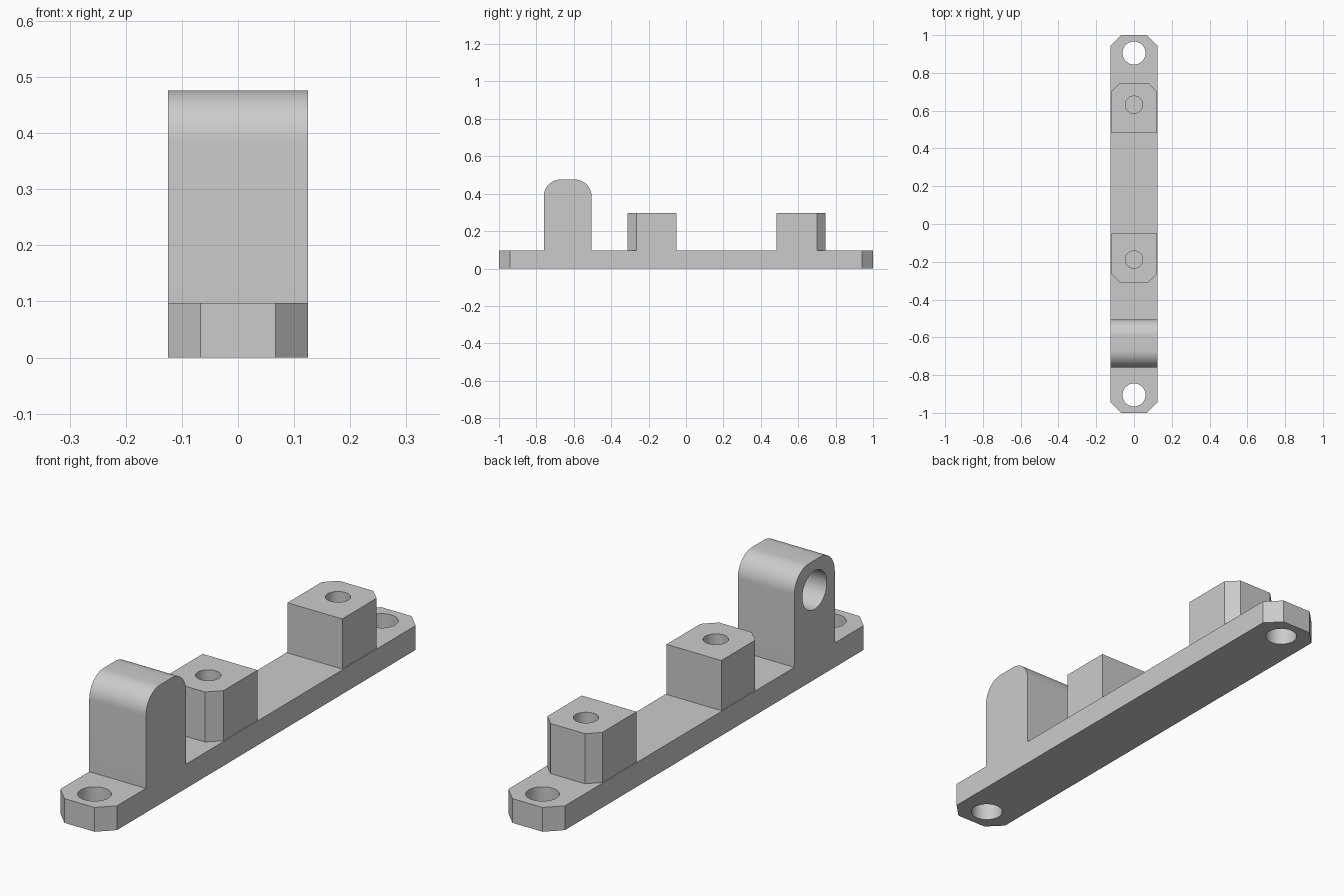
import bpy
import bmesh
from math import radians, sin, cos, pi
from mathutils import Matrix, Vector

if "Cube" in bpy.data.objects:
    bpy.data.objects.remove(bpy.data.objects["Cube"], do_unlink=True)

GREY = (0.6, 0.6, 0.6, 1.0)
grey = bpy.data.materials.new("light grey")
grey.use_nodes = True
grey.diffuse_color = GREY
grey.node_tree.nodes["Principled BSDF"].inputs["Base Color"].default_value = GREY


def add_object(name, bm):
    bmesh.ops.recalc_face_normals(bm, faces=bm.faces[:])
    mesh = bpy.data.meshes.new(name)
    bm.to_mesh(mesh)
    bm.free()
    obj = bpy.data.objects.new(name, mesh)
    bpy.context.collection.objects.link(obj)
    obj.data.materials.append(grey)
    return obj


def prism(name, outline, offset):
    """Extrude a closed outline of 3D points along an offset."""
    bm = bmesh.new()
    face = bm.faces.new([bm.verts.new(p) for p in outline])
    side = bmesh.ops.extrude_face_region(bm, geom=[face])
    verts = [g for g in side["geom"] if isinstance(g, bmesh.types.BMVert)]
    bmesh.ops.translate(bm, verts=verts, vec=Vector(offset))
    return add_object(name, bm)


def plate(name, half, y0, y1, z0, z1, cut_front=0, cut_back=0):
    """Box with optional chamfered corners at its front and back ends."""
    def end(y, cut, s):
        if not cut:
            return [(-s * half, y, z0), (s * half, y, z0)]
        return [(-s * half, y + s * cut, z0), (-s * (half - cut), y, z0),
                (s * (half - cut), y, z0), (s * half, y + s * cut, z0)]
    return prism(name, end(y0, cut_front, 1) + end(y1, cut_back, -1), (0, 0, z1 - z0))


def drill(obj, center, radius, depth, axis="Z"):
    """Cut a round hole of the given full depth around a center point."""
    bm = bmesh.new()
    turn = Matrix.Rotation(pi / 2, 4, "Y") if axis == "X" else Matrix()
    bmesh.ops.create_cone(bm, cap_ends=True, segments=48, radius1=radius, radius2=radius,
                          depth=depth, matrix=Matrix.Translation(center) @ turn)
    cutter = add_object("hole_cutter", bm)
    cutter.hide_render = True
    mod = obj.modifiers.new("hole", "BOOLEAN")
    mod.operation = "DIFFERENCE"
    mod.solver = "EXACT"
    mod.object = cutter
    bpy.context.view_layer.objects.active = obj
    bpy.ops.object.modifier_apply(modifier=mod.name)
    bpy.data.objects.remove(cutter, do_unlink=True)


# Base bar with a bolt hole through each end
HALF, BASE = 0.125, 0.097
base = plate("base_bar", HALF, -1, 1, 0, BASE, 0.058, 0.058)
for s in (-1, 1):
    drill(base, (0, s * 0.905, BASE / 2), 0.061, 0.3)

# Two mounting blocks, chamfered on their outer ends, with blind screw holes
BLOCK_TOP, SCREW_DEPTH = 0.297, 0.15
front_block = plate("front_block", 0.121, -0.312, -0.05, BASE, BLOCK_TOP, cut_front=0.048)
back_block = plate("back_block", 0.121, 0.485, 0.746, BASE, BLOCK_TOP, cut_back=0.045)
for block, y in ((front_block, -0.188), (back_block, 0.631)):
    drill(block, (0, y, BLOCK_TOP), 0.046, 2 * SCREW_DEPTH)

# Upright lug with rounded top edges and a blind cross hole on one side
Y0, Y1, TOP, R = -0.76, -0.505, 0.476, 0.09
outline = [(-HALF, Y0, BASE), (-HALF, Y1, BASE)]
for cy, start in ((Y1 - R, 0), (Y0 + R, pi / 2)):
    for i in range(17):
        a = start + i * pi / 32
        outline.append((-HALF, cy + R * cos(a), TOP - R + R * sin(a)))
lug = prism("upright_lug", outline, (2 * HALF, 0, 0))
drill(lug, (-HALF, (Y0 + Y1) / 2, 0.357), 0.077, 0.4, "X")

# Smooth the round surfaces and keep the edges sharp
bpy.ops.object.select_all(action="DESELECT")
for obj in (base, front_block, back_block, lug):
    obj.select_set(True)
bpy.context.view_layer.objects.active = base
bpy.ops.object.shade_smooth_by_angle(angle=radians(30))
